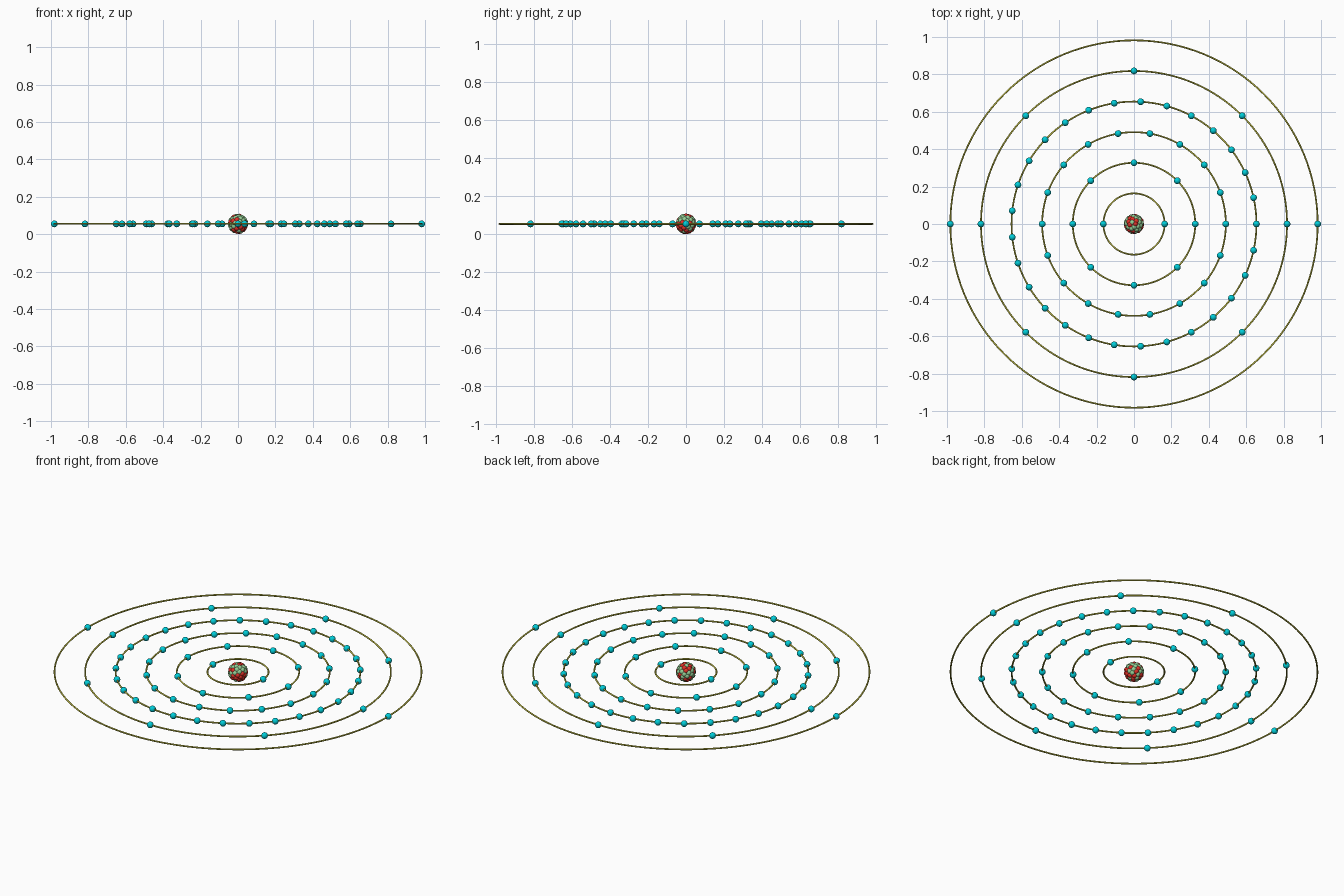
import bpy, bmesh, math, random
from mathutils import Matrix, Vector

if "Cube" in bpy.data.objects:
    bpy.data.objects.remove(bpy.data.objects["Cube"])

random.seed(4)
Z = 0.055            # height of the orbital plane
STEP = 0.982 / 6     # spacing between shells
ELECTRON_R = 0.018
NUCLEON_R = 0.015


def material(name, color):
    m = bpy.data.materials.new(name)
    m.diffuse_color = (*color, 1)
    m.use_nodes = True
    m.node_tree.nodes["Principled BSDF"].inputs["Base Color"].default_value = m.diffuse_color
    return m


def spheres(name, centres, radius, mat, segs=16, rings=10):
    bm = bmesh.new()
    for c in centres:
        bmesh.ops.create_uvsphere(bm, u_segments=segs, v_segments=rings,
                                  radius=radius, matrix=Matrix.Translation(c))
    for f in bm.faces:
        f.smooth = True
    mesh = bpy.data.meshes.new(name)
    bm.to_mesh(mesh)
    bm.free()
    mesh.materials.append(mat)
    ob = bpy.data.objects.new(name, mesh)
    bpy.context.collection.objects.link(ob)
    return ob


red = material("proton_red", (0.75, 0.03, 0.02))
green = material("neutron_green", (0.30, 0.62, 0.30))
cyan = material("electron_cyan", (0.0, 0.62, 0.70))
olive = material("orbit_yellow", (0.50, 0.48, 0.05))

# orbit rings with evenly spaced electrons
for i, count in enumerate([2, 8, 18, 29, 8, 2], start=1):
    r = STEP * i
    bpy.ops.mesh.primitive_torus_add(major_radius=r, minor_radius=0.0045,
                                     major_segments=128, minor_segments=12,
                                     location=(0, 0, Z))
    ring = bpy.context.object
    ring.name = f"orbit_ring_{i}"
    ring.data.materials.append(olive)
    bpy.ops.object.shade_smooth()
    angles = [math.tau * k / count for k in range(count)]
    spheres(f"electrons_{i}",
            [Vector((r * math.cos(a), r * math.sin(a), Z)) for a in angles],
            ELECTRON_R, cyan)

# nucleus: concentric shells of packed nucleons, randomly coloured
centres = []
for shell_r, n in [(0.040, 64), (0.022, 20), (0.0, 1)]:
    for k in range(n):
        h = 1 - 2 * (k + 0.5) / n
        a = k * math.pi * (3 - math.sqrt(5))
        s = math.sqrt(1 - h * h)
        centres.append(Vector((s * math.cos(a), s * math.sin(a), h)) * shell_r
                       + Vector((0, 0, Z)))
random.shuffle(centres)
split = len(centres) // 2
spheres("protons", centres[:split], NUCLEON_R, red)
spheres("neutrons", centres[split:], NUCLEON_R, green)
